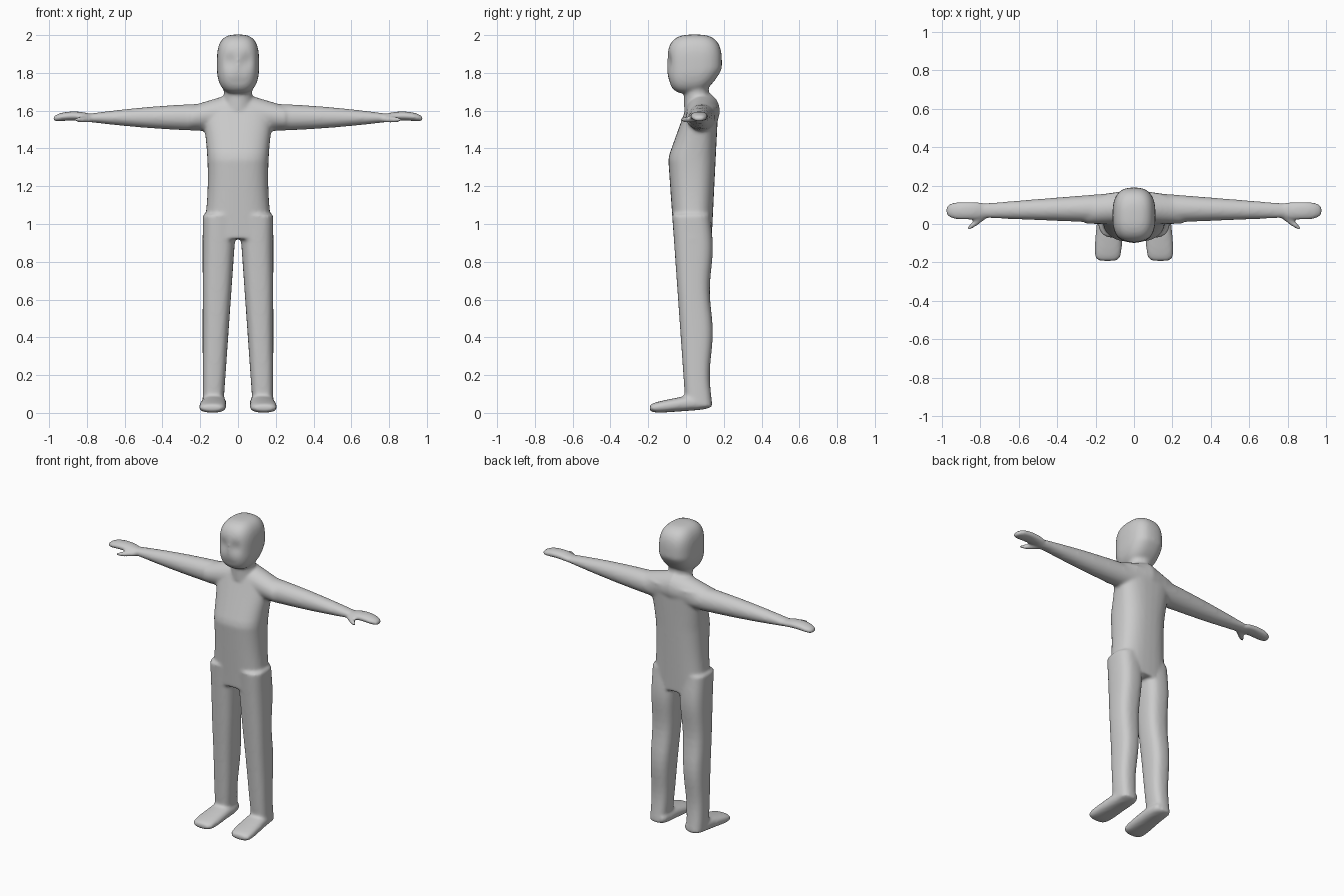
import bpy
import bmesh
from math import cos, sin, pi, tau, exp, copysign

cube = bpy.data.objects.get("Cube")
if cube:
    bpy.data.objects.remove(cube)

X, Y, Z = range(3)
SIDES = 32
RINGS = 32


def rounded(angle_value, power):
    """Superellipse coordinate from a sine or cosine."""
    return copysign(abs(angle_value) ** (2 / power), angle_value)


def loft(bm, axis, start, stop, section, power=2, ends=None, side=1):
    """Skin a section rule along an axis.

    section(position) gives low and high limits on the two other axes,
    power squares off the outline, and ends rounds both tips when given.
    """
    rings = []
    for i in range(RINGS + 1):
        t = -cos(pi * i / RINGS)
        position = start + (stop - start) * (t + 1) / 2
        u_low, u_high, v_low, v_high = section(position)
        scale = 1
        if ends:
            scale = max(0.02, (1 - abs(t) ** ends) ** (1 / ends))
        ring = []
        for k in range(SIDES):
            angle = tau * k / SIDES
            u = (u_low + u_high + scale * (u_high - u_low) * rounded(cos(angle), power)) / 2
            v = (v_low + v_high + scale * (v_high - v_low) * rounded(sin(angle), power)) / 2
            point = [u, v]
            point.insert(axis, position)
            point[X] *= side
            ring.append(bm.verts.new(point))
        rings.append(ring)

    for lower, upper in zip(rings, rings[1:]):
        for k in range(SIDES):
            following = (k + 1) % SIDES
            bm.faces.new((lower[k], lower[following], upper[following], upper[k]))
    bm.faces.new(rings[0])
    bm.faces.new(rings[-1])
    return [vert for ring in rings for vert in ring]


def torso(z):
    """Narrow waist, belly sloping forward and chest sloping back."""
    half = 0.16 + 0.27 * (z - 1.25) ** 2
    belly = -0.07 * z
    chest = 0.36 * (z - 1.6) - 0.005
    return -half, half, max(belly, chest), 0.09 + 0.05 * z


def shoulders(x):
    """Yoke falling away from the neck to both arms."""
    reach = abs(x)
    return 0, 0.18 - 0.15 * reach, 1.5, 1.7 - 0.3 * reach


def neck(z):
    return -0.075, 0.075, -0.01, 0.12


def head(z):
    """Flat face, with jaw and nape tapering downwards."""
    half = 0.112 - 0.05 * max(0, 1.8 - z)
    nape = 0.5 * max(0, 1.82 - z)
    return -half, half, -0.1, 0.19 - nape


def leg(z):
    """Straight outside, tapering inside, calf and thigh swelling behind."""
    swell = 0.008 * cos(tau * (z - 0.2) / 0.45)
    return 0.08 - 0.07 * z, 0.187, -0.07 * z, 0.134 - swell


def foot(y):
    """Wedge that widens and thins towards the toes."""
    top = 0.09 + 0.2 * min(y, 0)
    return 0.062, 0.195 - 0.1 * y, max(0, 0.01 + 0.07 * y), top


def arm(x):
    return 0.04 * x, 0.17 - 0.08 * x, 1.49 + 0.08 * x * x, 1.64 - 0.09 * x * x


def hand(x):
    """Flat palm, bowed slightly downwards at the fingertips."""
    middle = 1.572 - 1.3 * (x - 0.87) ** 2
    return 0.022, 0.117, middle - 0.024, middle + 0.024


def thumb(x):
    middle = 0.6 - 0.72 * x
    return middle - 0.02, middle + 0.02, 1.536, 1.568


bm = bmesh.new()

# Trunk and neck
loft(bm, Z, 0.92, 1.62, torso, power=2.6)
loft(bm, X, -0.25, 0.25, shoulders)
loft(bm, Z, 1.6, 1.76, neck)

# Head with shallow eye sockets and a soft mouth hollow
for vert in loft(bm, Z, 1.69, 2.003, head, power=2.7, ends=3):
    x, y, z = vert.co
    if y < 0:
        eyes = exp(-((abs(x) - 0.045) / 0.026) ** 2 - ((z - 1.86) / 0.04) ** 2)
        mouth = exp(-(x / 0.04) ** 2 - ((z - 1.755) / 0.02) ** 2)
        vert.co.y += 0.016 * eyes + 0.004 * mouth

# Paired limbs
for side in (1, -1):
    loft(bm, Z, 0.03, 1.05, leg, power=2.7, side=side)
    loft(bm, Y, -0.193, 0.133, foot, power=2.5, ends=5, side=side)
    loft(bm, X, 0.1, 0.8, arm, side=side)
    loft(bm, X, 0.75, 0.98, hand, ends=3, side=side)
    loft(bm, X, 0.75, 0.868, thumb, ends=3, side=side)

bmesh.ops.recalc_face_normals(bm, faces=bm.faces)
mesh = bpy.data.meshes.new("body")
bm.to_mesh(mesh)
bm.free()
mesh.shade_smooth()

body = bpy.data.objects.new("body", mesh)
bpy.context.collection.objects.link(body)

# Plain grey skin
grey = (0.6, 0.6, 0.6, 1)
skin = bpy.data.materials.new("light_grey")
skin.use_nodes = True
skin.diffuse_color = grey
skin.node_tree.nodes["Principled BSDF"].inputs["Base Color"].default_value = grey
mesh.materials.append(skin)

# Fuse the parts into one skin and soften the joins
fuse = body.modifiers.new("fuse", "REMESH")
fuse.mode = "VOXEL"
fuse.voxel_size = 0.009
fuse.use_smooth_shade = True
soften = body.modifiers.new("soften", "SMOOTH")
soften.factor = 0.5
soften.iterations = 10
